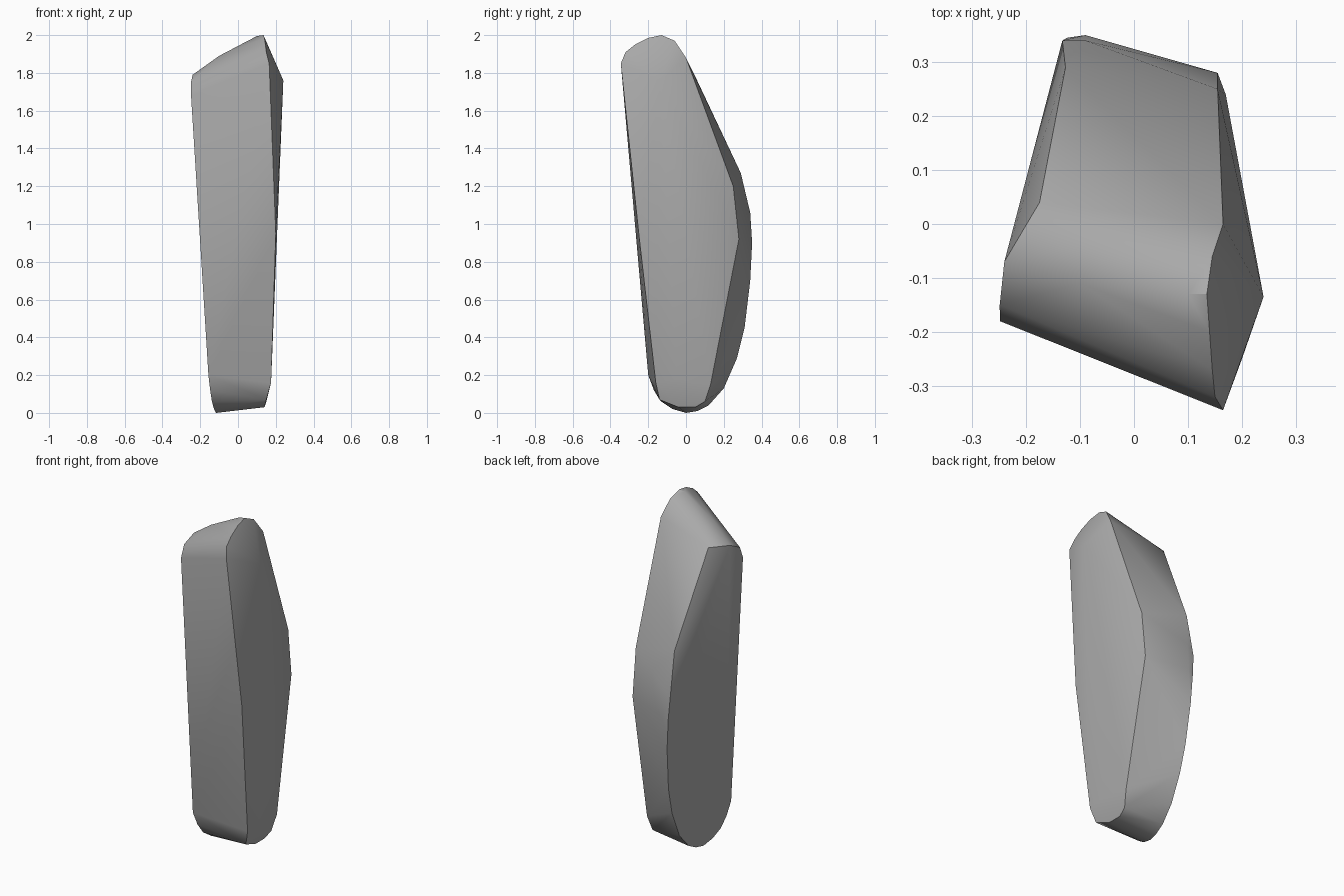
import bpy
import bmesh
import math
from mathutils import Vector

UNIT = 0.01  # outlines below are given in hundredths


def remove_default_cube():
    cube = bpy.data.objects.get("Cube")
    if cube:
        bpy.data.objects.remove(cube, do_unlink=True)


def make_material(name, color):
    material = bpy.data.materials.new(name)
    material.use_nodes = True
    material.diffuse_color = color
    shader = next(n for n in material.node_tree.nodes if n.type == "BSDF_PRINCIPLED")
    shader.inputs["Base Color"].default_value = color
    return material


def on_right_plane(y, z):
    """Place an outline point on the flat, leaning side of the slab."""
    return (-11.6 + 0.139 * y - 0.064 * z, y, z)


def build_hull(name, points, material, smooth_angle):
    bm = bmesh.new()
    for point in points:
        bm.verts.new(Vector(point) * UNIT)
    hull = bmesh.ops.convex_hull(bm, input=bm.verts[:])
    unused = [v for v in hull["geom_interior"] if isinstance(v, bmesh.types.BMVert)]
    bmesh.ops.delete(bm, geom=unused, context="VERTS")
    bmesh.ops.recalc_face_normals(bm, faces=bm.faces[:])
    mesh = bpy.data.meshes.new(name)
    bm.to_mesh(mesh)
    bm.free()
    mesh.materials.append(material)
    rock = bpy.data.objects.new(name, mesh)
    bpy.context.collection.objects.link(rock)
    bpy.context.view_layer.objects.active = rock
    rock.select_set(True)
    bpy.ops.object.shade_smooth_by_angle(angle=math.radians(smooth_angle))
    return rock


remove_default_cube()
stone_grey = make_material("stone_grey", (0.4, 0.4, 0.4, 1.0))

# Flat side: rounded outline (y, z) running from the top, down the back, to the front
flat_side = [on_right_plane(y, z) for y, z in (
    (-7, 179), (30, 103), (34, 100), (34.5, 88), (34, 70), (31, 45), (27, 29),
    (20, 13), (12, 4), (6, 1), (0, 0), (-7, 2), (-13, 6), (-17, 12), (-20, 20),
    (-18, 168), (-15, 175),
)]

# Chamfer beside the sloping back
chamfer = [(-17.5, 4, 180), (-12.7, 29, 127), (-9, 34, 106), (-9, 35, 90)]

# Ridged side: front edge, middle ridge, back edge and rounded foot
ridged_side = [
    (16.5, -34.5, 185), (20, -25, 95), (17.5, -16, 16), (15, -14, 7),
    (24, -13.5, 176), (17.5, -5, 18),
    (16.5, 0, 188), (15.5, 25, 120), (15.5, 28, 92), (17, 24, 100),
    (16.5, 13, 15), (15, 10, 6), (14, 5, 3), (14, -4, 3),
]

# Rounded crest sloping across the top
crest = [
    (15, -32, 191), (14.5, -27, 195), (14, -20, 198.5), (13.5, -13, 200),
    (10, -13, 199.5), (14.5, -6, 197), (-10, -11, 189), (-10, -4, 187.5),
]

build_hull("standing_stone", flat_side + chamfer + ridged_side + crest, stone_grey, 35)
